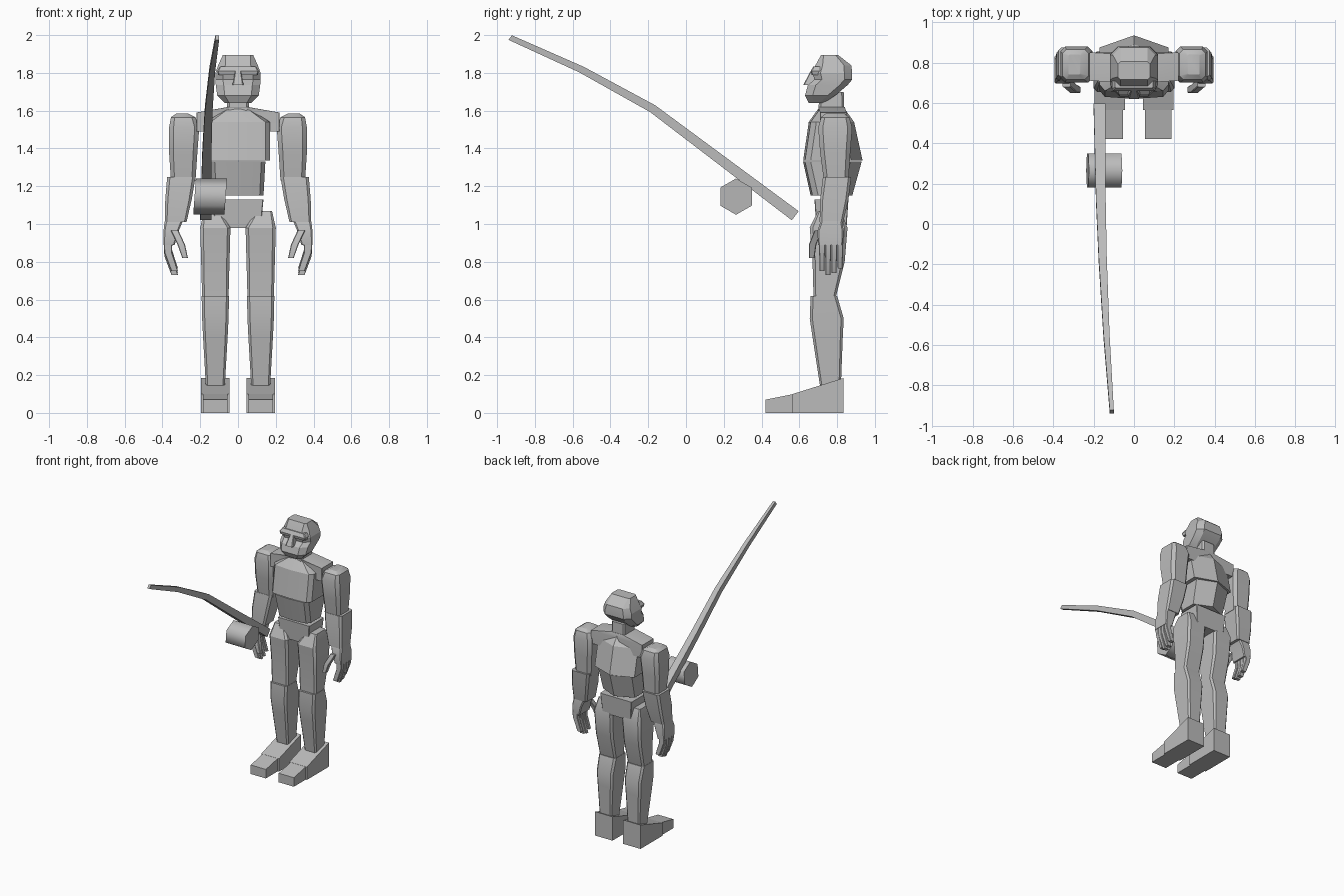
import bpy, bmesh
from math import cos, sin, pi

if "Cube" in bpy.data.objects:
    bpy.data.objects.remove(bpy.data.objects["Cube"])

grey = bpy.data.materials.new("plain grey")
grey.use_nodes = True
grey.diffuse_color = (.5, .5, .5, 1)
grey.node_tree.nodes["Principled BSDF"].inputs["Base Color"].default_value = grey.diffuse_color


def loft(name, *rings, side=1, angle=.5):
    """Skin equal rings of points and cap both ends; side=-1 mirrors the part."""
    mesh_builder = bmesh.new()
    loops = [[mesh_builder.verts.new((x * side, y, z)) for x, y, z in ring] for ring in rings]
    for lower, upper in zip(loops, loops[1:]):
        for i in range(len(lower)):
            mesh_builder.faces.new((lower[i - 1], lower[i], upper[i], upper[i - 1]))
    mesh_builder.faces.new(loops[0])
    mesh_builder.faces.new(loops[-1])
    bmesh.ops.recalc_face_normals(mesh_builder, faces=mesh_builder.faces)
    mesh = bpy.data.meshes.new(name)
    mesh_builder.to_mesh(mesh)
    mesh_builder.free()
    mesh.materials.append(grey)
    part = bpy.data.objects.new(name, mesh)
    bpy.context.collection.objects.link(part)
    bpy.ops.object.select_all(action='DESELECT')
    part.select_set(True)
    bpy.context.view_layer.objects.active = part
    bpy.ops.object.shade_smooth_by_angle(angle=angle)


def slab(z, width, depth, y, x=0, cut=.1):
    """Level rectangle about (x, y) with its corners cut by a share of its size."""
    half_w, half_d = width / 2, depth / 2
    c = cut * min(width, depth)
    corners = []
    for sx, sy in ((-1, -1), (1, -1), (1, 1), (-1, 1)):
        along = (x + sx * (half_w - c), y + sy * half_d, z)
        across = (x + sx * half_w, y + sy * (half_d - c), z)
        corners += [across, along] if sx == sy else [along, across]
    return corners


def upright(y, width, height, x=0, z=0, lean=0):
    """Standing rectangle facing the front, its top edge moved back by lean."""
    left, right = x - width / 2, x + width / 2
    top_y, top_z = y + lean, z + height
    return [(left, y, z), (right, y, z), (right, top_y, top_z), (left, top_y, top_z)]


def trunk(z, width, front, back):
    """Level section with a flat breast and a ridge along the spine."""
    half = width / 2
    right_side = [(half * .85, front + .01, z), (half, front + .04, z), (half, back - .06, z)]
    left_side = [(-x, y, z) for x, y, z in reversed(right_side)]
    return [(0, front, z), *right_side, (0, back, z), *left_side]


# Trunk
loft("pelvis", slab(z=.98, width=.24, depth=.16, y=.77, cut=.02),
     slab(z=1.13, width=.27, depth=.18, y=.77, cut=.02))
loft("abdomen", trunk(z=1.15, width=.27, front=.66, back=.88),
     trunk(z=1.33, width=.29, front=.62, back=.93))
loft("chest", trunk(z=1.335, width=.34, front=.62, back=.935),
     trunk(z=1.54, width=.34, front=.65, back=.89),
     trunk(z=1.61, width=.12, front=.7, back=.84))
loft("shoulder_girdle", slab(z=1.49, width=.44, depth=.14, y=.78, cut=.02),
     slab(z=1.59, width=.44, depth=.14, y=.78, cut=.02),
     slab(z=1.62, width=.1, depth=.14, y=.77, cut=.02))

# Head
loft("neck", slab(z=1.55, width=.12, depth=.14, y=.77), slab(z=1.7, width=.11, depth=.13, y=.77))
loft("head", slab(z=1.64, width=.14, depth=.08, y=.69, cut=.3),
     slab(z=1.68, width=.22, depth=.16, y=.71, cut=.25),
     slab(z=1.735, width=.235, depth=.21, y=.75, cut=.2),
     slab(z=1.765, width=.24, depth=.2, y=.78, cut=.2),
     slab(z=1.8, width=.24, depth=.21, y=.775, cut=.2),
     slab(z=1.84, width=.21, depth=.19, y=.78, cut=.2),
     slab(z=1.895, width=.16, depth=.09, y=.76, cut=.15), angle=.35)
loft("nose", slab(z=1.735, width=.06, depth=.06, y=.65), slab(z=1.81, width=.03, depth=.04, y=.68))
loft("brow", slab(z=1.79, width=.21, depth=.05, y=.69),
     slab(z=1.81, width=.22, depth=.06, y=.69),
     slab(z=1.835, width=.19, depth=.05, y=.7))

for label, side in (("left", 1), ("right", -1)):
    # Leg
    loft(label + "_thigh", slab(z=.62, width=.14, depth=.12, y=.735, x=.12),
         slab(z=.8, width=.15, depth=.17, y=.755, x=.12),
         slab(z=.98, width=.16, depth=.2, y=.755, x=.12),
         slab(z=1.07, width=.08, depth=.12, y=.76, x=.14), side=side)
    loft(label + "_shin", slab(z=.14, width=.1, depth=.11, y=.765, x=.12),
         slab(z=.4, width=.13, depth=.16, y=.75, x=.12),
         slab(z=.5, width=.14, depth=.18, y=.745, x=.12),
         slab(z=.62, width=.145, depth=.14, y=.73, x=.12), side=side)

    # Foot
    loft(label + "_heel", upright(y=.565, width=.15, height=.1, x=.12),
         upright(y=.835, width=.15, height=.185, x=.12), side=side)
    loft(label + "_toe", upright(y=.42, width=.13, height=.07, x=.12),
         upright(y=.57, width=.13, height=.1, x=.12), side=side)

    # Arm
    loft(label + "_upper_arm", slab(z=1.23, width=.13, depth=.13, y=.795, x=.29, cut=.15),
         slab(z=1.38, width=.15, depth=.16, y=.79, x=.29, cut=.15),
         slab(z=1.51, width=.16, depth=.18, y=.79, x=.285, cut=.15),
         slab(z=1.565, width=.13, depth=.15, y=.79, x=.29, cut=.15),
         slab(z=1.585, width=.06, depth=.1, y=.79, x=.295), side=side)
    loft(label + "_forearm", slab(z=1.01, width=.115, depth=.125, y=.77, x=.33),
         slab(z=1.13, width=.14, depth=.15, y=.785, x=.315),
         slab(z=1.25, width=.15, depth=.15, y=.8, x=.3), side=side)

    # Hand
    loft(label + "_palm", slab(z=.89, width=.06, depth=.13, y=.765, x=.365),
         slab(z=.96, width=.08, depth=.14, y=.765, x=.355),
         slab(z=1.015, width=.095, depth=.115, y=.77, x=.34), side=side)
    for finger, shorter in (("index", .02), ("middle", 0), ("ring", .01), ("little", .035)):
        y = .72 + .032 * ("index", "middle", "ring", "little").index(finger)
        loft(f"{label}_{finger}_finger", slab(z=.9, width=.045, depth=.03, y=y, x=.37),
             slab(z=.83 + shorter, width=.04, depth=.03, y=y, x=.37),
             slab(z=.73 + shorter, width=.035, depth=.025, y=y, x=.335), side=side)
    loft(label + "_thumb", slab(z=.965, width=.04, depth=.04, y=.7, x=.335),
         slab(z=.89, width=.04, depth=.04, y=.67, x=.3),
         slab(z=.82, width=.03, depth=.03, y=.665, x=.28), side=side)

# Fishing rod: tapering and bowed upward along its length
rod_rings = []
for t, bow in ((0, 0), (.3, .06), (.5, .1), (.75, .07), (1, 0)):
    thick = .06 - .03 * t
    rod_rings.append(upright(y=.56 - 1.5 * t, width=.06 - .04 * t, height=thick * .8,
                             x=.06 * t * t - .17, z=1.02 + .955 * t + bow * .95, lean=thick * .6))
loft("rod", *rod_rings)

# Reel: a slightly tilted six-sided drum
loft("reel", *[[(x + .007 * sin(a), .265 + .096 * cos(a), 1.145 + .096 * sin(a))
                for a in [pi / 6 + i * pi / 3 for i in range(6)]]
               for x in (-.23, -.065)], angle=1.2)
